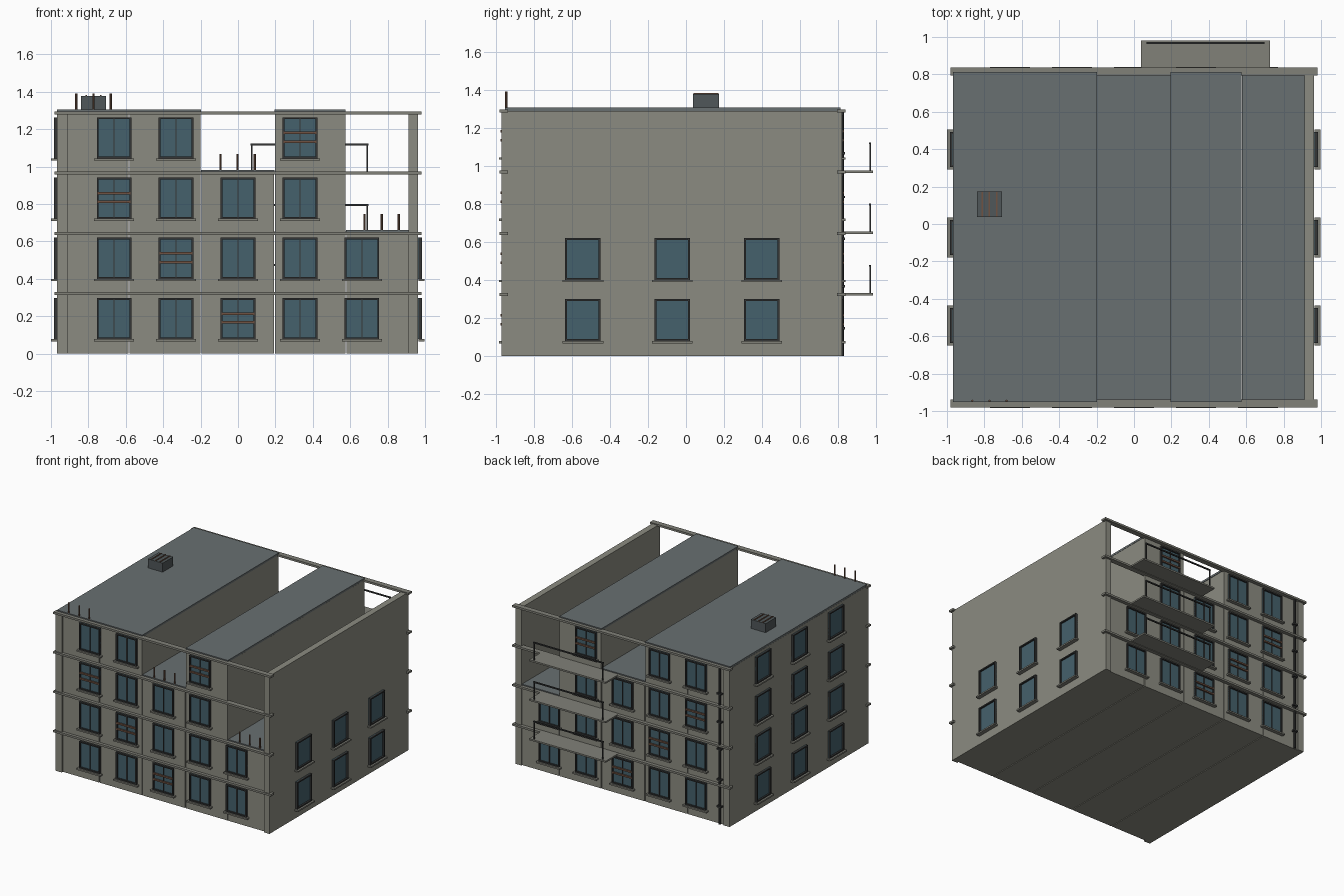
import bpy, bmesh
from mathutils import Matrix, Vector

if "Cube" in bpy.data.objects:
    bpy.data.objects.remove(bpy.data.objects["Cube"])


def material(name, rgb):
    m = bpy.data.materials.new(name)
    m.diffuse_color = (*rgb, 1)
    m.use_nodes = True
    m.node_tree.nodes["Principled BSDF"].inputs["Base Color"].default_value = m.diffuse_color
    return m


WALL = material("concrete", (0.26, 0.26, 0.22))
TRIM = material("trim", (0.22, 0.22, 0.19))
ROOF = material("roofing", (0.14, 0.16, 0.165))
GLASS = material("glass", (0.06, 0.12, 0.15))
DARK = material("dark_metal", (0.035, 0.037, 0.037))
UNIT = material("unit_metal", (0.08, 0.095, 0.1))
RUST = material("rust", (0.16, 0.085, 0.055))


def boxes(name, mat, items):
    """One object from a list of (x0, x1, y0, y1, z0, z1) boxes."""
    bm = bmesh.new()
    for x0, x1, y0, y1, z0, z1 in items:
        mid = Vector((x0 + x1, y0 + y1, z0 + z1)) / 2
        size = (abs(x1 - x0), abs(y1 - y0), abs(z1 - z0), 1)
        bmesh.ops.create_cube(bm, size=1, matrix=Matrix.Translation(mid) @ Matrix.Diagonal(size))
    return finish(name, mat, bm)


def rods(name, mat, items):
    """One object from vertical rods (x, y, z0, z1, radius)."""
    bm = bmesh.new()
    for x, y, z0, z1, r in items:
        bmesh.ops.create_cone(bm, cap_ends=True, segments=8, radius1=r, radius2=r, depth=z1 - z0,
                              matrix=Matrix.Translation((x, y, (z0 + z1) / 2)))
    return finish(name, mat, bm)


def finish(name, mat, bm):
    me = bpy.data.meshes.new(name)
    bm.to_mesh(me)
    bm.free()
    ob = bpy.data.objects.new(name, me)
    me.materials.append(mat)
    bpy.context.collection.objects.link(ob)
    return ob


H = 0.322                       # storey height
Y0, Y1 = -0.955, 0.81           # facade planes
W0, W1 = -0.97, 0.82            # side wall ends
COLS = [-0.662, -0.331, 0, 0.331, 0.662]
EDGES = [-0.912, -0.582, -0.197, 0.195, 0.577, 0.912]
FLOORS = [4, 4, 3, 4, 2]        # storeys per bay
BOARDED = {(2, 0), (1, 1), (0, 2), (3, 3)}

# Bays of differing height, separated by thin open joints
g = 0.003
for i, n in enumerate(FLOORS):
    a = EDGES[i] + (g if i else 0)
    b = EDGES[i + 1] - (g if i < 4 else 0)
    boxes(f"bay_{i + 1}", WALL, [(a, b, Y0, Y1, 0, n * H)])

# Full-height end walls
boxes("left_end_wall", WALL, [(-0.967, -0.912, W0, W1, 0, 4 * H)])
boxes("right_end_wall", WALL, [(0.912, 0.963, W0, W1, 0, 4 * H)])

# Roof slabs at each level
for name, a, b, n in [("left_roof", -0.967, -0.197, 4), ("middle_roof", -0.197, 0.195, 3),
                      ("narrow_roof", 0.195, 0.575, 4), ("low_roof", 0.577, 0.912, 2)]:
    boxes(name, ROOF, [(a, b, -0.952, 0.812, n * H + 0.001, n * H + 0.017)])

# String courses along front and back
boxes("string_courses", TRIM, [(-0.982, 0.982, y, y + 0.043, k * H - 0.008, k * H + 0.008)
                               for k in range(1, 5) for y in (-0.98, 0.795)])

# Windows: every part is given as (u, out, z) and mapped onto a wall
frames, panes, sills, boards = [], [], [], []


def window(place, u, floor, mullion, boarded):
    z, w, h, t = 0.078 + floor * H, 0.093, 0.22, 0.01

    def put(target, *b):
        target.append(place(*b))
    put(panes, u - w, u + w, -0.01, 0.004, z, z + h)
    for s in (-1, 1):
        put(frames, u + s * w, u + s * (w - t), 0, 0.016, z, z + h)
    for zz in (z, z + h - t):
        put(frames, u - w, u + w, 0, 0.016, zz, zz + t)
    if mullion:
        put(frames, u - 0.003, u + 0.003, 0, 0.01, z, z + h)
    put(sills, u - 0.107, u + 0.107, 0, 0.029, z - 0.012, z)
    if boarded:
        for zz in (0.083, 0.13):
            put(boards, u - w + 0.005, u + w - 0.005, 0.008, 0.02, z + zz, z + zz + 0.013)


def front(a, b, o, p, c, d):
    return (a, b, Y0 - o, Y0 - p, c, d)


def back(a, b, o, p, c, d):
    return (a, b, Y1 + o, Y1 + p, c, d)


def right(a, b, o, p, c, d):
    return (0.965 + o * 1.15, 0.965 + p * 1.15, a, b, c, d)


def left(a, b, o, p, c, d):
    return (-0.967 - o * 1.13, -0.967 - p * 1.13, a, b, c, d)


for i, n in enumerate(FLOORS):
    for f in range(n):
        for place in (front, back):
            window(place, COLS[i], f, True, (i, f) in BOARDED)
for y in (-0.542, -0.072, 0.398):
    for f in range(4):
        window(left, y, f, False, False)
        if f < 2:
            window(right, y, f, False, False)
boxes("window_frames", DARK, frames)
boxes("window_panes", GLASS, panes)
boxes("window_sills", TRIM, sills)
boxes("window_boards", RUST, boards)

# Back balconies with a slim front rail
for k in (1, 2, 3):
    z = k * H
    boxes(f"balcony_slab_{k}", TRIM, [(0.038, 0.728, Y1, 0.982, z - 0.004, z + 0.009)])
    boxes(f"balcony_rail_{k}", DARK,
          [(0.067, 0.698, 0.963, 0.973, z + 0.147, z + 0.157)]
          + [(x, x + 0.008, 0.964, 0.972, z + 0.009, z + 0.15) for x in (0.069, 0.688)])

# Bare reinforcing bars on the broken front edges
rods("reinforcing_bars", RUST,
     [(c + dx, -0.945, n * H, n * H + 0.102, 0.006)
      for c, n in ((-0.773, 4), (-0.002, 3), (0.768, 2)) for dx in (-0.092, 0, 0.092)])

# Rooftop ventilation unit with top slats
boxes("roof_unit", UNIT, [(-0.84, -0.706, 0.037, 0.173, 4 * H + 0.015, 1.378)])
boxes("roof_unit_slats", RUST, [(x - 0.004, x + 0.004, 0.039, 0.171, 1.374, 1.383)
                                for x in (-0.812, -0.773, -0.734)])

# Back drainpipe with brackets
rods("drainpipe", DARK, [(-0.88, 0.821, 0, 4 * H, 0.009)])
boxes("drainpipe_brackets", DARK, [(-0.9, -0.86, Y1, 0.835, z, z + 0.012)
                                   for z in (0.14, 0.36, 0.61, 0.83, 1.06)])
